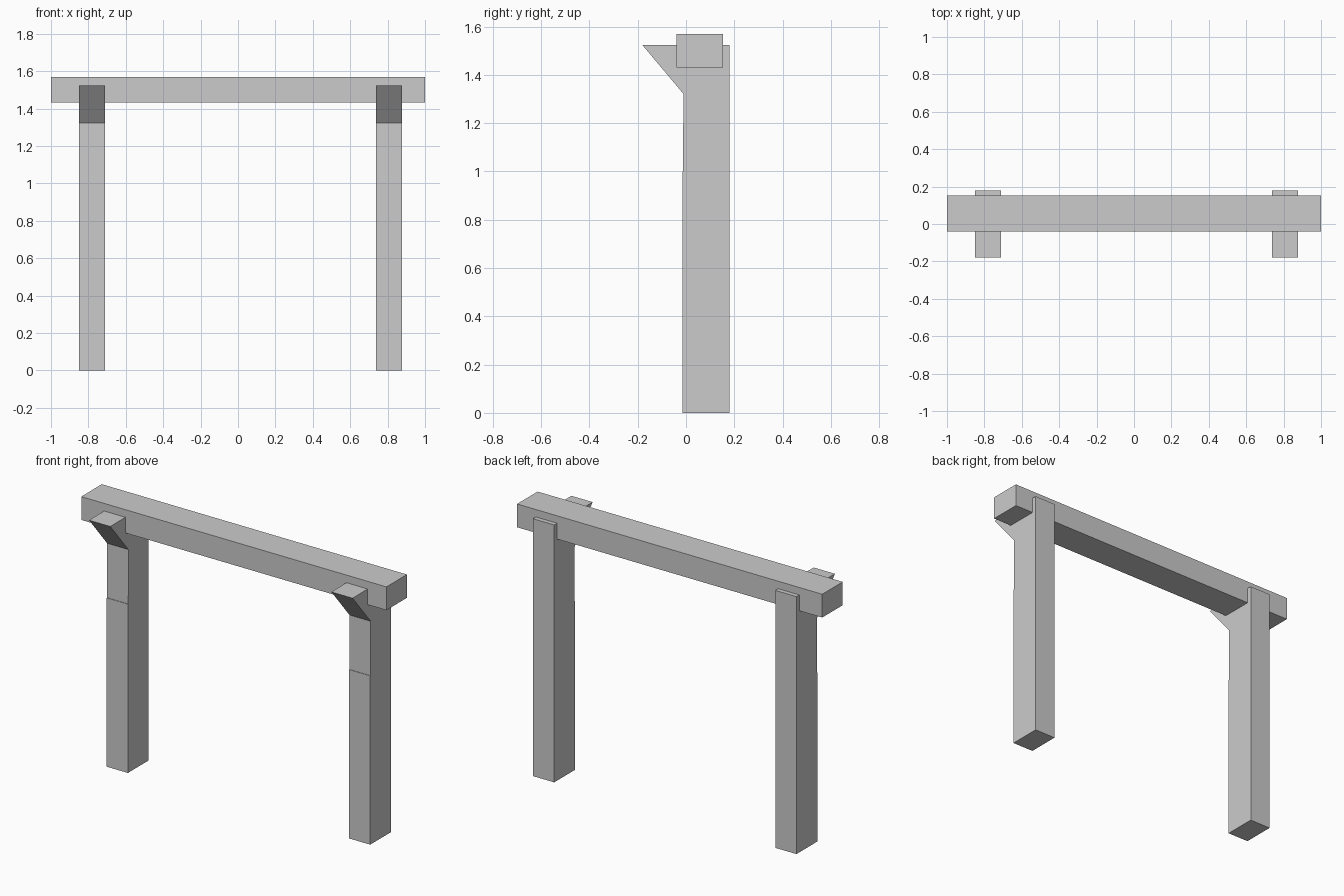
import bpy, bmesh

if "Cube" in bpy.data.objects:
    bpy.data.objects.remove(bpy.data.objects["Cube"])


def extrude_profile(name, profile, x0, x1):
    """Extrude a closed (y, z) profile along x from x0 to x1."""
    bm = bmesh.new()
    face = bm.faces.new([bm.verts.new((x0, y, z)) for y, z in profile])
    ext = bmesh.ops.extrude_face_region(bm, geom=[face])
    verts = [g for g in ext["geom"] if isinstance(g, bmesh.types.BMVert)]
    bmesh.ops.translate(bm, verts=verts, vec=(x1 - x0, 0, 0))
    bmesh.ops.recalc_face_normals(bm, faces=bm.faces)
    mesh = bpy.data.meshes.new(name)
    bm.to_mesh(mesh)
    bm.free()
    obj = bpy.data.objects.new(name, mesh)
    bpy.context.collection.objects.link(obj)
    return obj


# Posts with a flared bracket at the top front
post_profile = [(-0.015, 0), (0.18, 0), (0.18, 1.525), (-0.18, 1.523),
                (-0.011, 1.322), (-0.012, 1.0), (-0.015, 1.0)]
for name, x in (("left_post", -0.85), ("right_post", 0.738)):
    extrude_profile(name, post_profile, x, x + 0.139)

# Crossbeam resting through the post tops
beam_profile = [(-0.039, 1.431), (0.153, 1.431), (0.153, 1.569), (-0.039, 1.569)]
extrude_profile("crossbeam", beam_profile, -1.0, 1.0)
